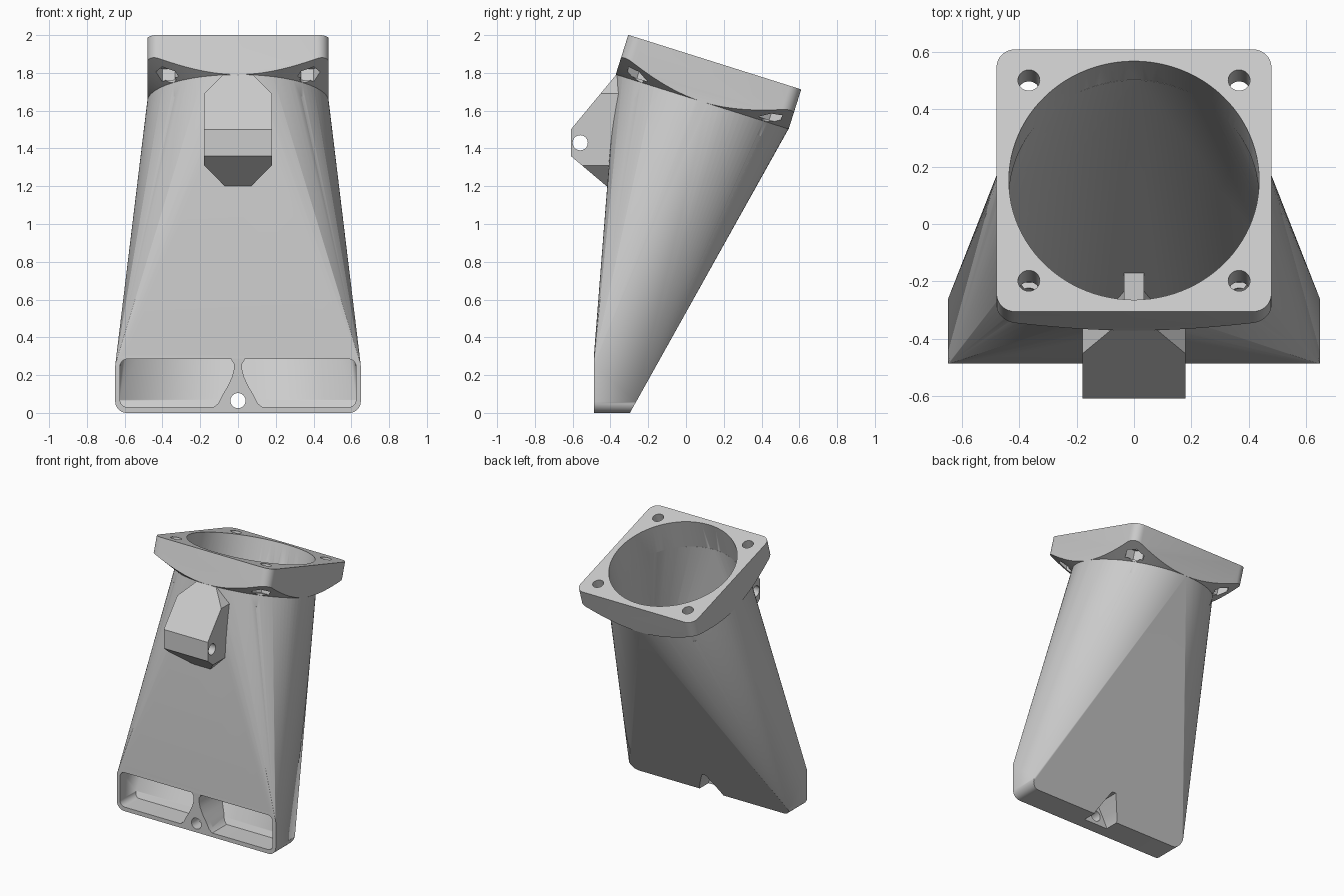
import bpy
import bmesh
from math import sin, cos, pi, radians
from mathutils import Matrix, Vector

cube = bpy.data.objects.get("Cube")
if cube:
    bpy.data.objects.remove(cube, do_unlink=True)

grey = bpy.data.materials.new("light_grey_plastic")
grey.use_nodes = True
colour = (0.6, 0.6, 0.6, 1)
grey.diffuse_color = colour
grey.node_tree.nodes["Principled BSDF"].inputs["Base Color"].default_value = colour

# Tilted frame of the fan flange: origin at the centre of its top face
TILT = Matrix.Translation((0, 0.152, 1.857)) @ Matrix.Rotation(radians(-17.5), 4, "X")
DEPTH = 0.22


def finish(name, bm):
    bmesh.ops.recalc_face_normals(bm, faces=bm.faces)
    mesh = bpy.data.meshes.new(name)
    bm.to_mesh(mesh)
    bm.free()
    mesh.materials.append(grey)
    obj = bpy.data.objects.new(name, mesh)
    bpy.context.collection.objects.link(obj)
    return obj


def hull(name, points):
    bm = bmesh.new()
    for p in points:
        bm.verts.new(p)
    bmesh.ops.remove_doubles(bm, verts=bm.verts, dist=0.0001)
    bmesh.ops.convex_hull(bm, input=bm.verts)
    loose = [v for v in bm.verts if not v.link_faces]
    bmesh.ops.delete(bm, geom=loose, context="VERTS")
    bmesh.ops.dissolve_limit(bm, angle_limit=0.002, verts=bm.verts, edges=bm.edges)
    return finish(name, bm)


def prism(name, points, direction):
    bm = bmesh.new()
    face = bm.faces.new([bm.verts.new(p) for p in points])
    out = bmesh.ops.extrude_face_region(bm, geom=[face])["geom"]
    moved = [v for v in out if isinstance(v, bmesh.types.BMVert)]
    bmesh.ops.translate(bm, verts=moved, vec=Vector(direction))
    return finish(name, bm)


def combine(target, tool, operation):
    mod = target.modifiers.new(operation, "BOOLEAN")
    mod.operation = operation
    mod.solver = "EXACT"
    mod.object = tool
    bpy.context.view_layer.objects.active = target
    bpy.ops.object.modifier_apply(modifier=mod.name)
    bpy.data.objects.remove(tool, do_unlink=True)


def ring(radius, depth, sides=96, cx=0, cy=0):
    """Circle parallel to the tilted flange."""
    return [TILT @ Vector((cx + radius * cos(2 * pi * i / sides),
                           cy + radius * sin(2 * pi * i / sides), -depth))
            for i in range(sides)]


def rounded(half, low, high, radius, steps=8):
    """Rounded rectangle as pairs, centred across the first axis."""
    pts = []
    corners = ((half, high), (-half, high), (-half, low), (half, low))
    for k, (a, b) in enumerate(corners):
        ca = a - radius if a > 0 else a + radius
        cb = b - radius if b == high else b + radius
        for i in range(steps + 1):
            t = (k + i / steps) * pi / 2
            pts.append((ca + radius * cos(t), cb + radius * sin(t)))
    return pts


def duct(name, outline, front, back, limit, radius, depth):
    """Hull from the slanted nozzle block to the round fan opening."""
    pts = [(x, front, z) for x, z in outline]
    pts += [(x, back + 0.56 * z, z) for x, z in outline if z < limit]
    return hull(name, pts + ring(radius, depth))


# Outer shell
body = duct("fan_duct", rounded(0.65, 0, 0.31, 0.06), -0.487, -0.297, 0.07, 0.48, 0.215)

# Square flange flaring out of the round neck
square = rounded(0.48, -0.48, 0.48, 0.065)
flange = hull("flange", [TILT @ Vector((x, y, -d)) for x, y in square for d in (0, DEPTH)])
flare = hull("flare", ring(0.48, DEPTH) + ring(0.66, 0.118) + ring(0.66, -0.1))
combine(flange, flare, "INTERSECT")
combine(body, flange, "UNION")

# Mounting lug with chamfered outline
side = [(-0.28, 1.79), (-0.37, 1.79), (-0.61, 1.5), (-0.61, 1.36), (-0.42, 1.2), (-0.3, 1.2)]
lug = prism("lug", [(-0.18, y, z) for y, z in side], (0.36, 0, 0))
octagon = [(s * x, z) for s in (-1, 1)
           for x, z in ((0.07, 1.8), (0.18, 1.69), (0.18, 1.31), (0.07, 1.2))]
combine(lug, hull("chamfer", [(x, y, z) for x, z in octagon for y in (-0.8, 0)]), "INTERSECT")
combine(body, lug, "UNION")

# Hollow inside and front outlet, both leaving a flared central post
post = [(0.145, -0.1), (0.13, 0.03), (0.105, 0.05), (0.085, 0.09), (0.055, 0.14),
        (0.032, 0.19), (0.022, 0.23), (0.022, 0.26), (0.035, 0.28), (0.035, 0.3)]
post += [(-x, z) for x, z in reversed(post)]
opening = rounded(0.625, 0.03, 0.285, 0.04)
hollow = duct("hollow", opening, -0.45, -0.337, 0.09, 0.437, 0.216)
outlet = hull("outlet", [(x, y, z) for x, z in opening for y in (-0.6, -0.44)])
for cutter in (hollow, outlet):
    combine(cutter, prism("post", [(x, -0.7, z) for x, z in post], (0, 0.9, 0)), "DIFFERENCE")
    combine(body, cutter, "DIFFERENCE")
combine(body, hull("bore", ring(0.437, -0.05) + ring(0.437, DEPTH)), "DIFFERENCE")

# Screw hole through the post, with a pocket behind it
pocket = [(0.1, -0.05), (0.095, 0.01), (0.065, 0.07), (0.035, 0.125), (0.015, 0.16)]
pocket += [(-x, z) for x, z in reversed(pocket)]
combine(body, prism("pocket", [(x, -0.4, z) for x, z in pocket], (0, 0.5, 0)), "DIFFERENCE")
turn = [(0.04 * cos(i * pi / 16), 0.04 * sin(i * pi / 16)) for i in range(32)]
combine(body, prism("screw", [(a, -0.6, 0.065 + b) for a, b in turn], (0, 0.3, 0)), "DIFFERENCE")

# Pivot hole across the lug
combine(body, prism("pivot", [(-0.4, -0.56 + a, 1.43 + b) for a, b in turn], (0.8, 0, 0)),
        "DIFFERENCE")

# Corner bolt holes and hexagonal nut pockets
for sx in (-1, 1):
    for sy in (-1, 1):
        cx, cy = sx * 0.367, sy * 0.367
        combine(body, hull("nut", ring(0.068, 0.135, 6, cx, cy) + ring(0.068, 0.205, 6, cx, cy)),
                "DIFFERENCE")
        combine(body, hull("bolt", ring(0.038, -0.05, 32, cx, cy) + ring(0.038, 0.3, 32, cx, cy)),
                "DIFFERENCE")

bpy.ops.object.select_all(action="DESELECT")
body.select_set(True)
bpy.context.view_layer.objects.active = body
bpy.ops.object.shade_smooth_by_angle(angle=radians(25))
